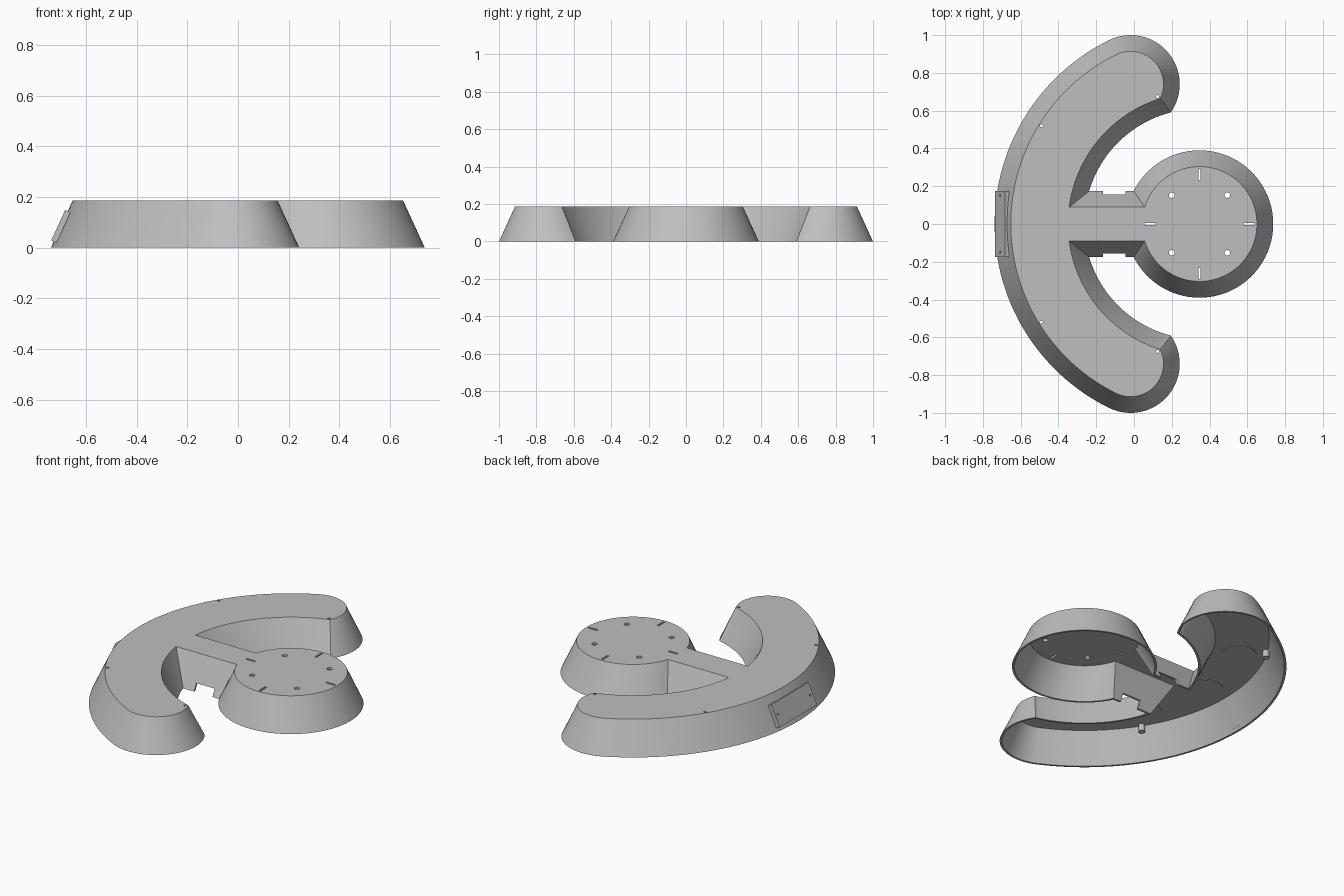
import bpy, bmesh, math
from math import sin, cos, asin, acos, atan2, pi
from mathutils import Matrix, Vector

if "Cube" in bpy.data.objects:
    bpy.data.objects.remove(bpy.data.objects["Cube"])

grey = bpy.data.materials.new("light_grey")
grey.use_nodes = True
colour = (0.52, 0.52, 0.52, 1)
grey.diffuse_color = colour
grey.node_tree.nodes["Principled BSDF"].inputs["Base Color"].default_value = colour

CX = 0.347                     # shared centre of disc and crescent
END = Vector((-0.018, 0.74))   # centre of the rounded crescent tip
HEIGHT, SLOPE, WALL = 0.187, 0.086, 0.012
TO_END = END - Vector((CX, 0))
PHI, DIST = atan2(TO_END.y, TO_END.x), TO_END.length


def arc(cx, cy, r, a0, a1, n):
    angles = [a0 + (a1 - a0) * i / n for i in range(n + 1)]
    return [(cx + r * cos(a), cy + r * sin(a)) for a in angles]


def outline(d):
    """Plan outline of the whole housing, inset by d."""
    disc, bridge, inner, tip = 0.39 - d, 0.175 - d, 0.61 + d, 0.26 - d
    along = (inner ** 2 - tip ** 2 + DIST ** 2) / (2 * DIST)
    meet = PHI - acos(along / inner)
    corner = Vector((CX + inner * cos(meet), inner * sin(meet))) - END
    half = arc(CX, 0, disc, 0, pi - asin(bridge / disc), 48)
    half += arc(CX, 0, inner, pi - asin(bridge / inner), meet, 32)
    half += arc(*END, tip, atan2(corner.y, corner.x), PHI, 32)
    half += arc(CX, 0, DIST + tip, PHI, pi, 40)[1:]
    return half + [(x, -y) for x, y in half[-2:0:-1]]


def finish(name, bm, smooth=True):
    bmesh.ops.recalc_face_normals(bm, faces=bm.faces[:])
    mesh = bpy.data.meshes.new(name)
    bm.to_mesh(mesh)
    bm.free()
    mesh.materials.append(grey)
    ob = bpy.data.objects.new(name, mesh)
    bpy.context.collection.objects.link(ob)
    if smooth:
        shade(ob)
    return ob


def activate(ob):
    bpy.ops.object.select_all(action='DESELECT')
    ob.select_set(True)
    bpy.context.view_layer.objects.active = ob


def shade(ob):
    activate(ob)
    bpy.ops.object.shade_smooth_by_angle(angle=math.radians(25))


def add_box(bm, centre, size, rot=None):
    m = Matrix.Translation(centre) @ (rot or Matrix()) @ Matrix.Diagonal((*size, 1))
    bmesh.ops.create_cube(bm, size=1, matrix=m)


def add_rod(bm, centre, r, depth, rot=None, n=20):
    bmesh.ops.create_cone(bm, cap_ends=True, segments=n, radius1=r, radius2=r, depth=depth,
                          matrix=Matrix.Translation(centre) @ (rot or Matrix()))


def cut(ob, bm):
    cutter = finish("cutter", bm, smooth=False)
    cutter.hide_render = True
    mod = ob.modifiers.new("cut", 'BOOLEAN')
    mod.operation, mod.solver, mod.object = 'DIFFERENCE', 'EXACT', cutter
    activate(ob)
    bpy.ops.object.modifier_apply(modifier=mod.name)
    bpy.data.objects.remove(cutter)
    shade(ob)


# Hollow housing with sloping walls, open underneath
bm = bmesh.new()
roof = HEIGHT - WALL
levels = [(0, 0), (SLOPE, HEIGHT), (WALL + SLOPE * roof / HEIGHT, roof), (WALL, 0)]
loops = [[bm.verts.new((x, y, z)) for x, y in outline(d)] for d, z in levels]
for a, b in zip(loops, loops[1:] + loops[:1]):
    for i in range(len(a)):
        j = (i + 1) % len(a)
        if (a, b) != (loops[1], loops[2]):
            if a is not b:
                bm.faces.new((a[i], a[j], b[j], b[i]))
bm.faces.new(loops[1])
bm.faces.new(loops[2])
housing = finish("housing", bm, smooth=False)

# Slots, round holes, screw holes and bridge notch
screws = [(x, y * s) for x, y in ((-0.49, 0.52), (0.125, 0.675)) for s in (1, -1)]
bm = bmesh.new()
for i in range(4):
    a = i * pi / 2
    spot = Vector((CX + 0.262 * cos(a), 0.262 * sin(a), HEIGHT))
    add_box(bm, spot, (0.058, 0.012, 0.1), Matrix.Rotation(a, 4, 'Z'))
    a += pi / 4
    add_rod(bm, (CX + 0.208 * cos(a), 0.216 * sin(a), HEIGHT), 0.015, 0.1)
for x, y in screws:
    add_rod(bm, (x, y, HEIGHT), 0.008, 0.1, n=12)
add_box(bm, (-0.105, 0, 0), (0.12, 0.5, 0.085))
cut(housing, bm)

# Screw posts under the roof
for i, (x, y) in enumerate(screws):
    bm = bmesh.new()
    add_rod(bm, (x, y, roof - 0.02), 0.018, 0.042)
    post = finish(f"screw_post_{i + 1}", bm, smooth=False)
    bm = bmesh.new()
    add_rod(bm, (x, y, roof), 0.008, 0.2, n=12)
    cut(post, bm)

# Round pads on the underside of the crescent roof
for i in range(5):
    a = pi + (i - 2) * math.radians(28)
    bm = bmesh.new()
    add_rod(bm, (CX + 0.845 * cos(a), 0.845 * sin(a), roof), 0.097, 0.006, n=40)
    finish(f"round_pad_{i + 1}", bm)

# Flat cover plate on the sloping outer wall, with two screw holes
tilt = Matrix.Rotation(atan2(SLOPE, HEIGHT), 4, 'Y')
centre = Vector((-0.699, 0, 0.084))
bm = bmesh.new()
add_box(bm, centre, (0.023, 0.35, 0.132), tilt)
plate = finish("cover_plate", bm, smooth=False)
bm = bmesh.new()
lie = tilt @ Matrix.Rotation(pi / 2, 4, 'Y')
for s in (1, -1):
    hole = centre + tilt @ Vector((-0.012, 0.15 * s, 0))
    add_rod(bm, hole, 0.006, 0.016, lie, 12)
cut(plate, bm)
